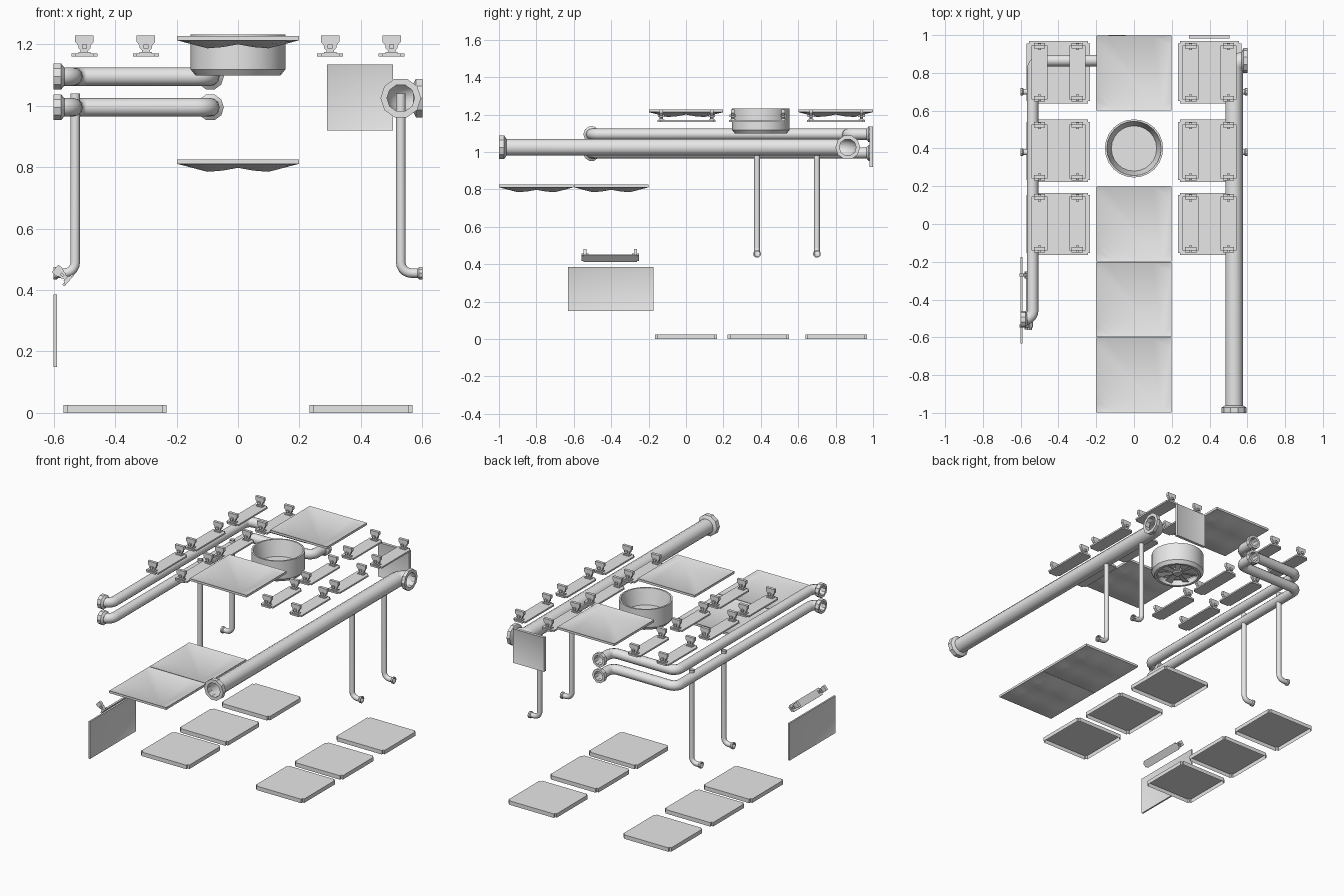
import bpy, bmesh, math
from mathutils import Vector, Matrix

if "Cube" in bpy.data.objects:
    bpy.data.objects.remove(bpy.data.objects["Cube"])

grey = bpy.data.materials.new("grey")
grey.diffuse_color = (0.8, 0.8, 0.8, 1)
grey.use_nodes = True
grey.node_tree.nodes["Principled BSDF"].inputs["Base Color"].default_value = grey.diffuse_color


def finish(name, bm, matrix=None):
    bmesh.ops.recalc_face_normals(bm, faces=bm.faces)
    if matrix:
        bm.transform(matrix)
    me = bpy.data.meshes.new(name)
    bm.to_mesh(me)
    bm.free()
    me.materials.append(grey)
    ob = bpy.data.objects.new(name, me)
    bpy.context.collection.objects.link(ob)
    return ob


def add_box(bm, lo, hi):
    lo, hi = Vector(lo), Vector(hi)
    m = Matrix.Translation((lo + hi) / 2) @ Matrix.Diagonal((*(hi - lo), 1))
    return bmesh.ops.create_cube(bm, size=1, matrix=m)["verts"]


def lathe(name, profile, loc, axis, segs, closed=False):
    bm = bmesh.new()
    rings = [[bm.verts.new((r * math.cos(a), r * math.sin(a), h))
              for a in (2 * math.pi * i / segs for i in range(segs))] for r, h in profile]
    n = len(rings)
    for j in range(n if closed else n - 1):
        a, b = rings[j], rings[(j + 1) % n]
        for i in range(segs):
            k = (i + 1) % segs
            bm.faces.new((a[i], a[k], b[k], b[i]))
    bmesh.ops.remove_doubles(bm, verts=bm.verts, dist=1e-5)
    rot = Vector(axis).to_track_quat('Z', 'Y').to_matrix().to_4x4()
    return finish(name, bm, Matrix.Translation(loc) @ rot)


def pipe(name, corners, radius, bend, normal, segs=12):
    # planar hollow pipe with rounded elbows
    pts = [Vector(c) for c in corners]
    path = [pts[0]]
    for p, q, r in zip(pts, pts[1:], pts[2:]):
        a = q + (p - q).normalized() * bend
        b = q + (r - q).normalized() * bend
        c = a + b - q
        for i in range(6):
            t = i / 5 * math.pi / 2
            path.append(c + (a - c) * math.cos(t) + (b - c) * math.sin(t))
    path.append(pts[-1])
    bm, rings, b = bmesh.new(), [], Vector(normal)
    for i, p in enumerate(path):
        t = (path[min(i + 1, len(path) - 1)] - path[max(i - 1, 0)])
        if i == 1:
            t = path[1] - path[0]
        elif i == len(path) - 2:
            t = path[-1] - path[-2]
        n = b.cross(t.normalized())
        rings.append([bm.verts.new(p + radius * (n * math.cos(a) + b * math.sin(a)))
                      for a in (2 * math.pi * k / segs for k in range(segs))])
    for r, s in zip(rings, rings[1:]):
        for i in range(segs):
            k = (i + 1) % segs
            bm.faces.new((r[i], r[k], s[k], s[i]))
    return finish(name, bm)


def flange(name, loc, axis, inner, outer, depth, segs=10):
    # collar running backwards from its open end
    lathe(name, [(inner, 0), (outer, 0), (outer, -depth * .7), (inner * 1.05, -depth), (inner, -depth)],
          loc, axis, segs, closed=True)


# floor trays, open underneath
for x in (-0.4, 0.4):
    for y in (0, 0.387, 0.803):
        bm = bmesh.new()
        add_box(bm, (x - .168, y - .165, 0), (x + .168, y + .165, .025))
        bmesh.ops.delete(bm, geom=[f for f in bm.faces if f.calc_center_median().z < .001],
                         context='FACES_ONLY')
        up = [e for e in bm.edges if abs(e.verts[0].co.z - e.verts[1].co.z) > .01]
        bmesh.ops.bevel(bm, geom=up, offset=.012, segments=2, affect='EDGES')
        finish("floor_tray", bm)

# square panels with a quilted underside
sag = (0.5, 0.85, 1, 0.5, 0)
for y, top in ((0.8, 1.227), (0, 1.227), (-0.4, .825), (-0.8, .825)):
    bm = bmesh.new()
    bmesh.ops.create_grid(bm, x_segments=8, y_segments=8, size=0.199)
    for v in bm.verts:
        u, w = (sag[min(4, round(abs(c) / .05))] for c in v.co.xy)
        v.co.z = -.014 - .026 * u * w
    rim = [e for e in bm.edges if e.is_boundary]
    side = bmesh.ops.extrude_edge_only(bm, edges=rim)["geom"]
    for v in side:
        if isinstance(v, bmesh.types.BMVert):
            v.co.z = 0
    bmesh.ops.holes_fill(bm, edges=[e for e in bm.edges if e.is_boundary], sides=0)
    bmesh.ops.recalc_face_normals(bm, faces=bm.faces)
    lid = [f for f in bm.faces if f.calc_center_median().z > -.001]
    bmesh.ops.inset_region(bm, faces=lid, thickness=.006, depth=-.003)
    finish("square_panel", bm, Matrix.Translation((0, y, top)))

# fan drum: housing, hub and blades
lathe("fan_housing", [(.12, 1.13), (.122, 1.098), (.138, 1.098), (.154, 1.118), (.154, 1.232),
                      (.144, 1.232), (.12, 1.135), (0, 1.135)], (0, .4, 0), (0, 0, 1), 24)
lathe("fan_hub", [(0, 1.105), (.025, 1.105), (.03, 1.112), (.03, 1.134)], (0, .4, 0), (0, 0, 1), 16)
bm = bmesh.new()
for i in range(7):
    vs = add_box(bm, (.025, -.017, 1.114), (.119, .017, 1.118))
    for v in vs:
        v.co.y *= .5 + v.co.x * 6
        v.co.z += v.co.y * .25
    bmesh.ops.rotate(bm, verts=vs, matrix=Matrix.Rotation(math.tau * i / 7, 3, 'Z'))
finish("fan_blades", bm, Matrix.Translation((0, .4, 0)))

# twin left pipes
for z in (0.995, 1.095):
    pipe("twin_pipe", [(-.595, -.505, z), (-.536, -.505, z), (-.536, .865, z),
                       (-.09, .865, z), (-.09, .995, z)], .03, .045, (0, 0, 1))
    flange("twin_pipe_flange", (-.6, -.505, z), (-1, 0, 0), .029, .044, .035)
    flange("twin_pipe_flange", (-.09, 1, z), (0, 1, 0), .029, .044, .035)

# large right pipe
pipe("main_pipe", [(.53, -.995, 1.025), (.53, .865, 1.025), (.595, .865, 1.025)], .046, .05, (0, 0, 1), 14)
flange("main_pipe_flange", (.53, -1, 1.025), (0, -1, 0), .045, .066, .04)
flange("main_pipe_flange", (.6, .865, 1.025), (1, 0, 0), .045, .066, .03)

# drop pipes
for s in (-1, 1):
    for y in (.38, .70):
        pipe("drop_pipe", [(s * .53, y, 1.04), (s * .53, y, .455), (s * .598, y, .455)],
             .0155, .035, (0, 1, 0))
        flange("drop_pipe_flange", (s * .6, y, .455), (s, 0, 0), .015, .021, .015)


def lamp(name, matrix):
    # flat bar with a flared mounting bracket near each end
    bm = bmesh.new()
    vs = add_box(bm, (-.042, -.155, -.006), (.042, .155, .004))
    up = [e for e in bm.edges if abs(e.verts[0].co.z - e.verts[1].co.z) > .005]
    bmesh.ops.bevel(bm, geom=up, offset=.012, segments=2, affect='EDGES')
    half = [(.012, .003), (.012, .014), (.02, .022), (.02, .03), (.03, .042), (.03, .062)]
    outline = half + [(-x, z) for x, z in reversed(half)]
    for y in (-.135, .135):
        face = bm.faces.new([bm.verts.new((x, y - .009, z)) for x, z in outline])
        ext = bmesh.ops.extrude_face_region(bm, geom=[face])["geom"]
        for v in ext:
            if isinstance(v, bmesh.types.BMVert):
                v.co.y += .018
        # pivot pin and foot
        add_box(bm, (-.008, y - .018, .02), (.008, y + .018, .034))
        add_box(bm, (-.02, y - .016, .003), (.02, y + .016, .009))
    finish(name, bm, matrix)


for x in (-.5, -.3, .3, .5):
    for y in (0.003, .385, .803):
        lamp("hanging_lamp", Matrix.Translation((x, y, 1.166)))
lamp("wall_lamp", Matrix.Translation((-.554, -.405, .433)) @ Matrix.Rotation(math.radians(-48), 4, 'Y')
     @ Matrix.Diagonal((.55, 1, .9, 1)))


def framed_plate(name, lo, hi, normal):
    # thin board with a raised border on the broad faces
    bm = bmesh.new()
    add_box(bm, lo, hi)
    bm.normal_update()
    broad = [f for f in bm.faces if abs(f.normal.dot(Vector(normal))) > .9]
    bmesh.ops.inset_individual(bm, faces=broad, thickness=.01, depth=-.003)
    finish(name, bm)


framed_plate("side_board", (-.6, -.632, .15), (-.59, -.175, .385), (1, 0, 0))
framed_plate("rear_board", (.29, .982, .92), (.505, 1, 1.135), (0, 1, 0))

# smooth shading with sharp edges kept
for ob in bpy.context.collection.objects:
    ob.select_set(True)
    bpy.context.view_layer.objects.active = ob
bpy.ops.object.shade_smooth_by_angle(angle=math.radians(35))
